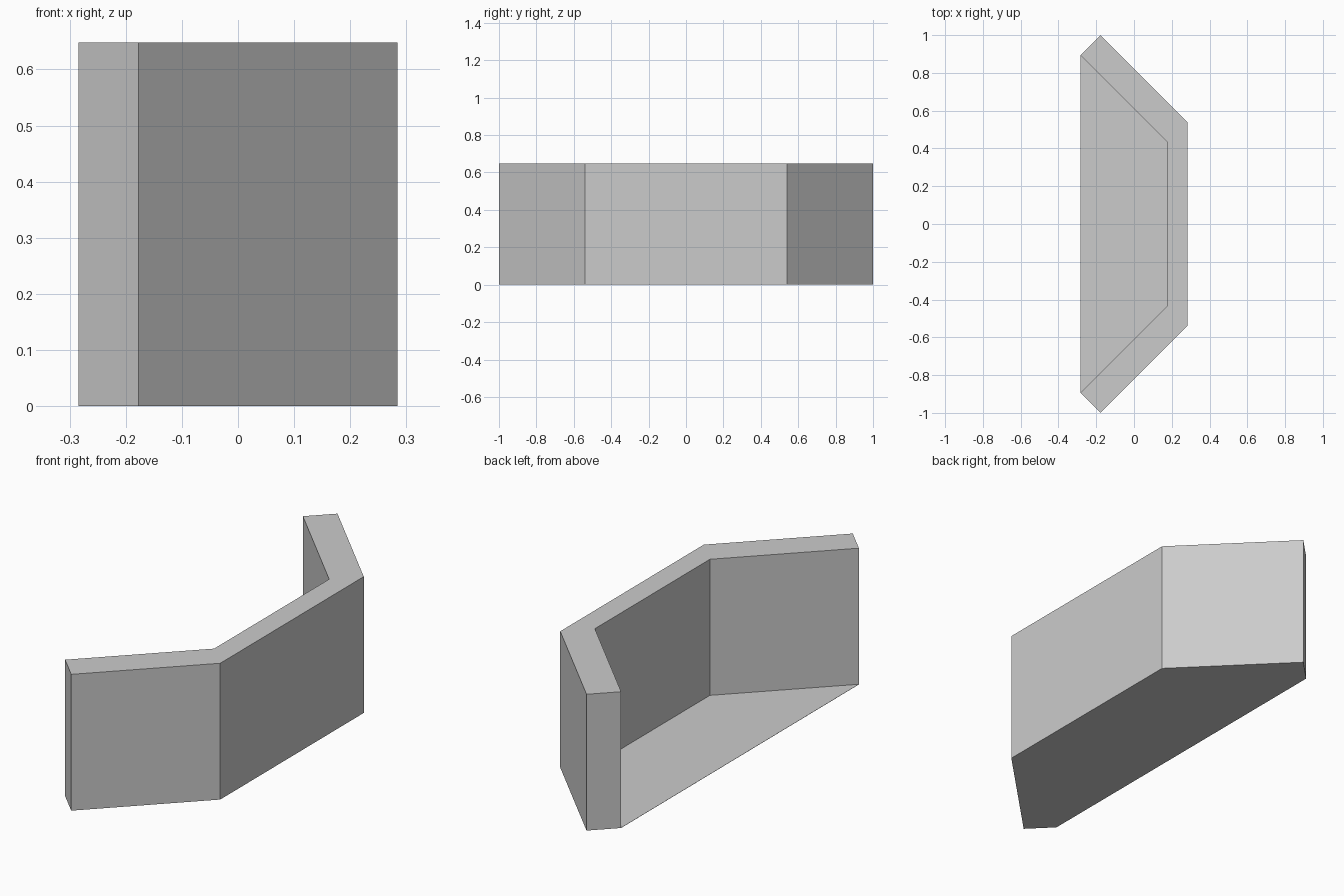
import bpy
import bmesh

if "Cube" in bpy.data.objects:
    bpy.data.objects.remove(bpy.data.objects["Cube"], do_unlink=True)

HEIGHT = 0.648
FLOOR = 0.001

grey = bpy.data.materials.new("light_grey")
grey.use_nodes = True
colour = (0.6, 0.6, 0.6, 1)
grey.diffuse_color = colour
grey.node_tree.nodes["Principled BSDF"].inputs["Base Color"].default_value = colour

# Half outlines in plan; mirrored across y
outer_half = [(-0.177, -1), (0.284, -0.539)]
inner_half = [(-0.284, -0.893), (0.177, -0.432)]


def mirrored(half):
    return half + [(x, -y) for x, y in reversed(half)]


def prism(name, rings, height):
    """Extrude flat plan polygons that share edges into one solid."""
    bm = bmesh.new()
    faces = [bm.faces.new([bm.verts.new((x, y, 0)) for x, y in ring]) for ring in rings]
    bmesh.ops.remove_doubles(bm, verts=bm.verts[:], dist=0.0001)
    top = bmesh.ops.extrude_face_region(bm, geom=bm.faces[:], use_keep_orig=True)
    moved = [v for v in top["geom"] if isinstance(v, bmesh.types.BMVert)]
    bmesh.ops.translate(bm, verts=moved, vec=(0, 0, height))
    bmesh.ops.recalc_face_normals(bm, faces=bm.faces[:])
    mesh = bpy.data.meshes.new(name)
    bm.to_mesh(mesh)
    bm.free()
    mesh.materials.append(grey)
    obj = bpy.data.objects.new(name, mesh)
    bpy.context.collection.objects.link(obj)
    return obj


outer, inner = mirrored(outer_half), mirrored(inner_half)

# Three mitred wall panels joined into one angled wall
panels = [[outer[i], outer[i + 1], inner[i + 1], inner[i]] for i in range(3)]
prism("angled_wall", panels, HEIGHT)

# Thin floor sheet closing the space between the walls
prism("floor", [inner], FLOOR)
